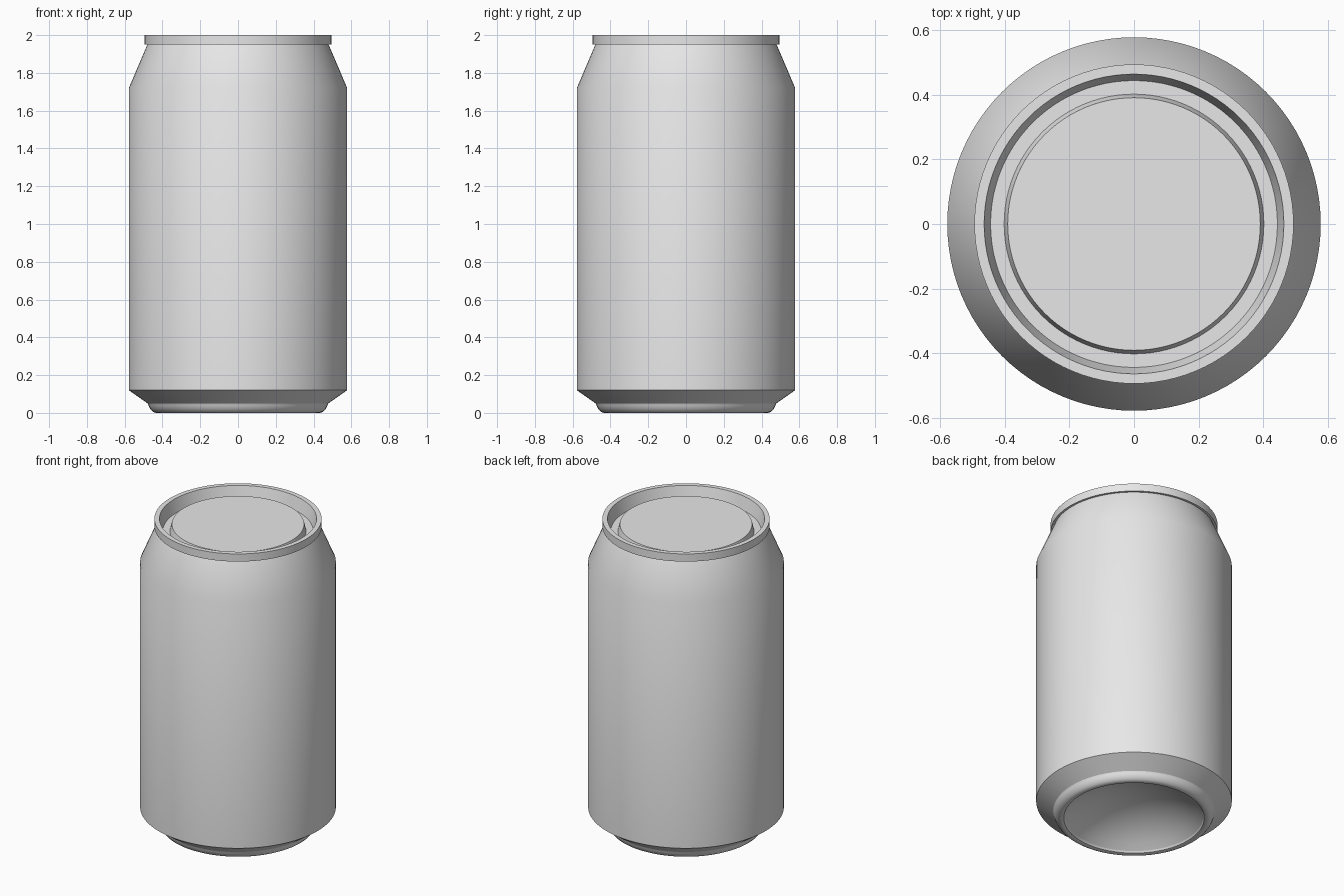
import bpy, bmesh, math

cube = bpy.data.objects.get("Cube")
if cube:
    bpy.data.objects.remove(cube, do_unlink=True)

SIDES = 96

# Single bare metal colour
metal = bpy.data.materials.new("plain grey metal")
metal.use_nodes = True
grey = (0.8, 0.8, 0.8, 1)
metal.diffuse_color = grey
metal.node_tree.nodes["Principled BSDF"].inputs["Base Color"].default_value = grey


def lathe(name, profile):
    """Turn (radius, height) points around z; listed so faces point outward."""
    bm = bmesh.new()
    rings = []
    for r, z in profile:
        if r == 0:
            rings.append([bm.verts.new((0, 0, z))] * SIDES)
        else:
            turn = [math.tau * j / SIDES for j in range(SIDES)]
            rings.append([bm.verts.new((r * math.cos(a), r * math.sin(a), z)) for a in turn])
    for low, high in zip(rings, rings[1:]):
        for j in range(SIDES):
            k = (j + 1) % SIDES
            corners = dict.fromkeys((low[j], low[k], high[k], high[j]))
            bm.faces.new(list(corners))
    mesh = bpy.data.meshes.new(name)
    bm.to_mesh(mesh)
    bm.free()
    mesh.materials.append(metal)
    obj = bpy.data.objects.new(name, mesh)
    bpy.context.collection.objects.link(obj)
    bpy.ops.object.select_all(action="DESELECT")
    obj.select_set(True)
    bpy.context.view_layer.objects.active = obj
    bpy.ops.object.shade_smooth_by_angle(angle=math.radians(32))
    return obj


# Concave underside: a spherical cap
open_r, depth, lip = 0.408, 0.15, 0.014
ball = (open_r ** 2 + depth ** 2) / (2 * depth)
steps = 10
dome = []
for i in range(steps + 1):
    r = open_r * i / steps
    dome.append((r, lip + depth - ball + math.sqrt(ball ** 2 - r ** 2)))
lathe("bottom_dome", dome)

# Rounded foot the can stands on
lathe("foot_ring", [(open_r, lip), (0.415, 0.004), (0.428, 0), (0.44, 0.001),
                    (0.453, 0.008), (0.465, 0.022), (0.473, 0.038), (0.475, 0.045),
                    (0.478, 0.05)])

# Bottom taper, straight wall and sloping shoulder
lathe("can_body", [(0.478, 0.05), (0.578, 0.12), (0.578, 1.72), (0.48, 1.95)])

# Overhanging rolled rim
lathe("top_rim", [(0.48, 1.95), (0.494, 1.95), (0.494, 2), (0.464, 2)])

# Recessed lid with groove and raised centre panel
lathe("lid", [(0.464, 2), (0.444, 1.92), (0.402, 1.92), (0.391, 1.965), (0, 1.965)])
